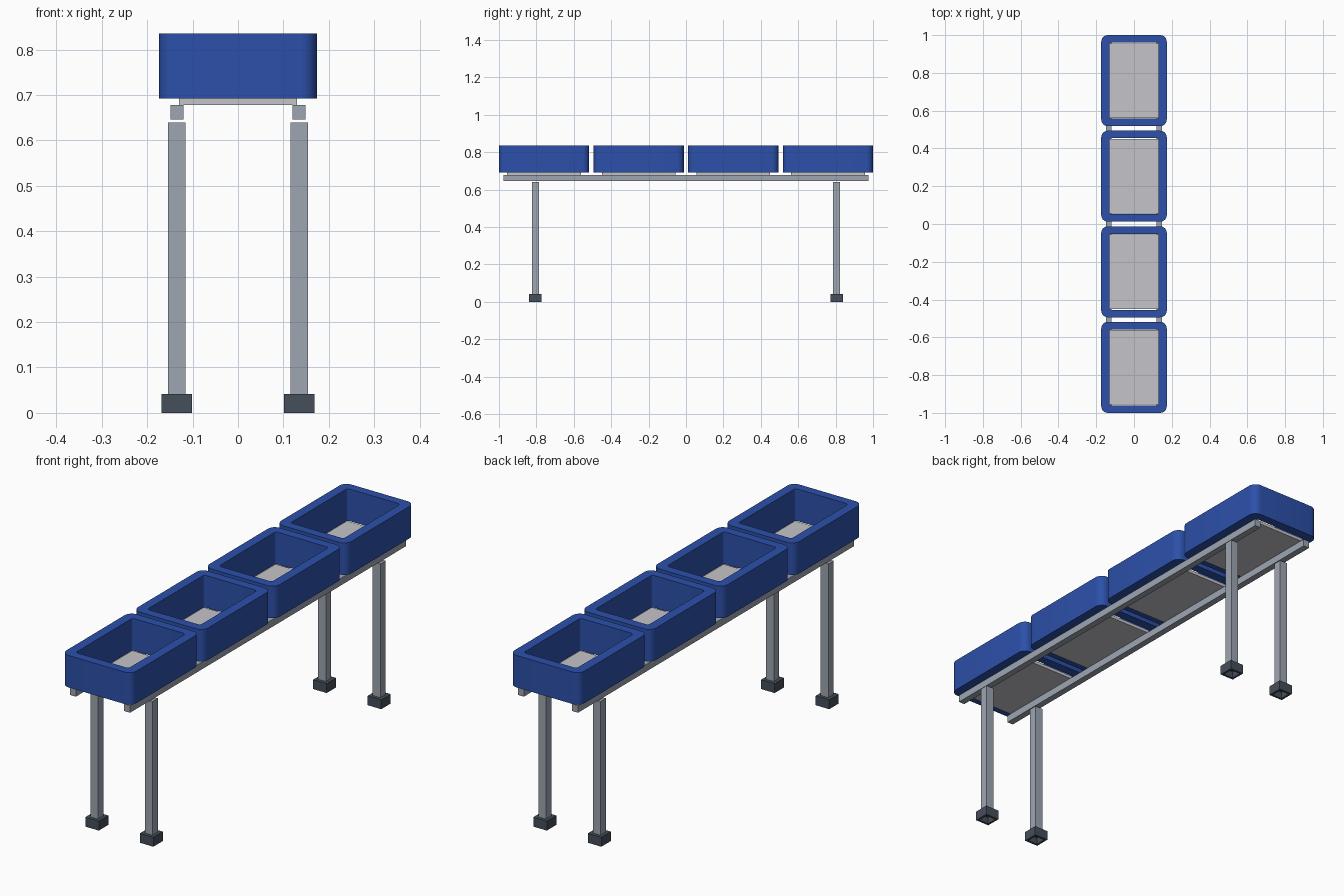
import bpy
import bmesh
from math import cos, sin, pi, radians

cube = bpy.data.objects.get("Cube")
if cube:
    bpy.data.objects.remove(cube, do_unlink=True)


def material(name, rgb):
    mat = bpy.data.materials.new(name)
    mat.use_nodes = True
    mat.diffuse_color = (*rgb, 1)
    mat.node_tree.nodes["Principled BSDF"].inputs["Base Color"].default_value = (*rgb, 1)
    return mat


BLUE = material("blue plastic", (0.025, 0.08, 0.4))
STEEL = material("grey steel", (0.34, 0.38, 0.44))
DARK = material("dark rubber", (0.06, 0.077, 0.1))
PALE = material("pale grey panel", (0.56, 0.56, 0.59))


def finish(name, bm, mat, smooth=False):
    bmesh.ops.recalc_face_normals(bm, faces=bm.faces)
    mesh = bpy.data.meshes.new(name)
    bm.to_mesh(mesh)
    bm.free()
    mesh.materials.append(mat)
    obj = bpy.data.objects.new(name, mesh)
    bpy.context.collection.objects.link(obj)
    if smooth:
        bpy.ops.object.select_all(action="DESELECT")
        obj.select_set(True)
        bpy.context.view_layer.objects.active = obj
        bpy.ops.object.shade_smooth_by_angle(angle=radians(30))
    return obj


def box(name, x, y, z0, z1, hx, hy, mat, recess=None):
    """Box between two heights; recess = (half width, depth) sinks a square into its underside."""
    bm = bmesh.new()
    bmesh.ops.create_cube(bm, size=2)
    for v in bm.verts:
        v.co = (x + v.co.x * hx, y + v.co.y * hy, z0 if v.co.z < 0 else z1)
    if recess:
        half, depth = recess
        bottom = min(bm.faces, key=lambda f: f.calc_center_median().z)
        bmesh.ops.inset_individual(bm, faces=[bottom], thickness=hx - half)
        pit = bmesh.ops.extrude_discrete_faces(bm, faces=[bottom])["faces"][0]
        for v in pit.verts:
            v.co.z += depth
    return finish(name, bm, mat)


def rounded_ring(bm, y, z, hx, hy, r, steps=6):
    ring = []
    for i, (sx, sy) in enumerate([(1, 1), (-1, 1), (-1, -1), (1, -1)]):
        for k in range(steps + 1):
            a = (i + k / steps) * pi / 2
            ring.append(bm.verts.new((sx * (hx - r) + r * cos(a),
                                      y + sy * (hy - r) + r * sin(a), z)))
    return ring


def tub(name, y):
    """Rounded, thick-walled frame, open through the middle."""
    bm = bmesh.new()
    low, high = 0.692, 0.835
    outer, inner = (0.1735, 0.241, 0.035), (0.131, 0.201, 0.012)
    rings = [rounded_ring(bm, y, z, *size)
             for z, size in ((low, outer), (high, outer), (high, inner), (low, inner))]
    for a, b in zip(rings, rings[1:] + rings[:1]):
        for i in range(len(a)):
            j = (i + 1) % len(a)
            bm.faces.new((a[i], a[j], b[j], b[i]))
    return finish(name, bm, BLUE, smooth=True)


# Four tubs in a row, each with a thin base panel
for n in range(4):
    y = (n - 1.5) * 0.506
    tub(f"tub_{n + 1}", y)
    box(f"base_panel_{n + 1}", 0, y, 0.678, 0.692, 0.1295, 0.197, PALE)

# Two long rails, four legs and four hollow feet
for side, sx in (("right", -1), ("left", 1)):
    box(f"{side}_rail", sx * 0.134, 0, 0.646, 0.678, 0.0145, 0.975, STEEL)
    for end, sy in (("front", -1), ("back", 1)):
        x, y = sx * 0.135, sy * 0.805
        box(f"{end}_{side}_leg", x, y, 0.04, 0.64, 0.019, 0.019, STEEL)
        box(f"{end}_{side}_foot", x, y, 0, 0.042, 0.0335, 0.0335, DARK, recess=(0.02, 0.03))
